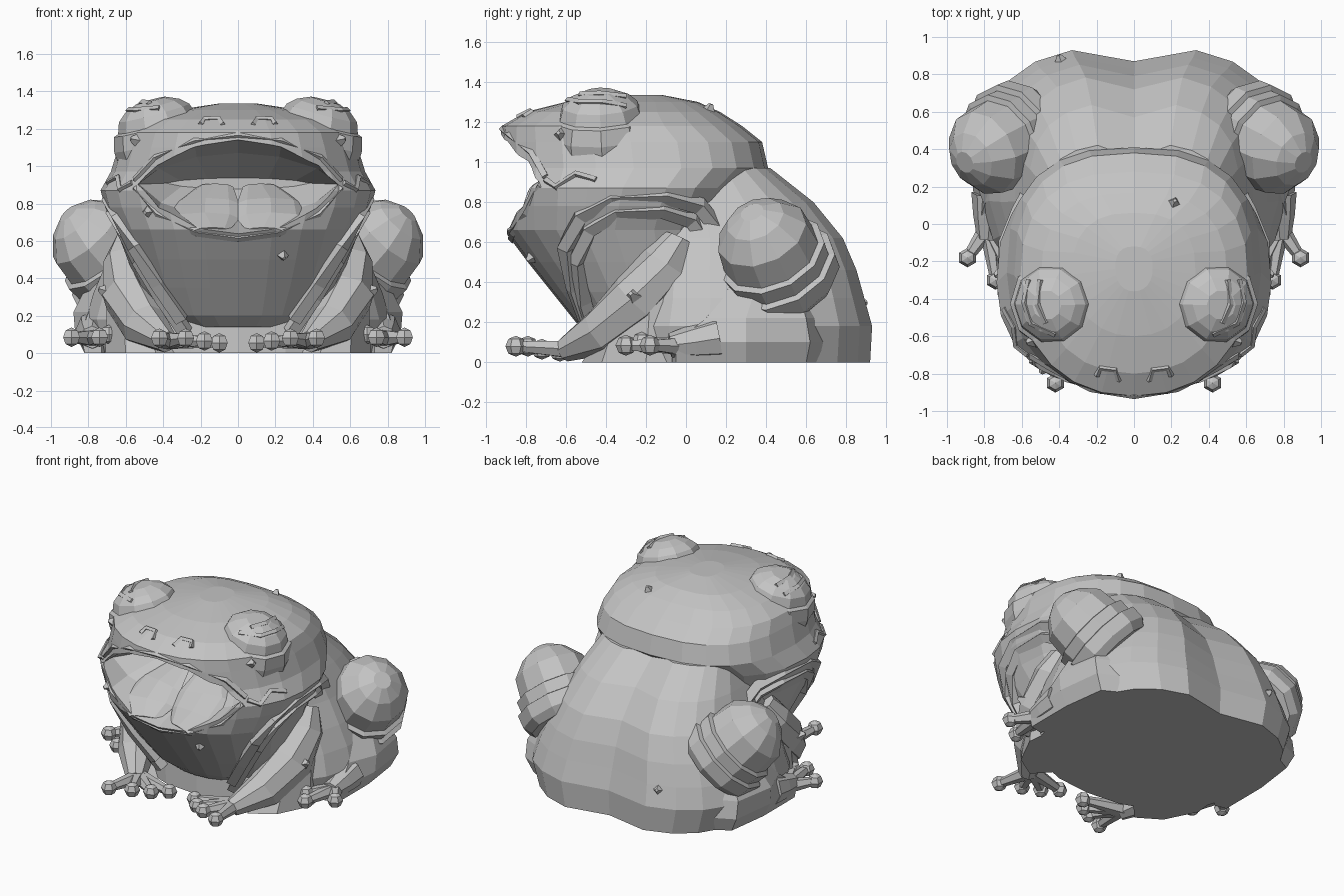
import bpy, bmesh
from math import sin, cos, pi, copysign
from mathutils import Vector
from mathutils.bvhtree import BVHTree

cube = bpy.data.objects.get("Cube")
if cube:
    bpy.data.objects.remove(cube)

grey = bpy.data.materials.new("stone_grey")
grey.use_nodes = True
GREY = (0.55, 0.55, 0.55, 1)
grey.diffuse_color = GREY
grey.node_tree.nodes["Principled BSDF"].inputs["Base Color"].default_value = GREY


def finish(name, bm, mirror):
    bmesh.ops.recalc_face_normals(bm, faces=bm.faces[:])
    mesh = bpy.data.meshes.new(name)
    bm.to_mesh(mesh)
    bm.free()
    mesh.materials.append(grey)
    ob = bpy.data.objects.new(name, mesh)
    bpy.context.collection.objects.link(ob)
    if mirror:
        mod = ob.modifiers.new("mirror", "MIRROR")
        mod.use_mirror_merge = False
    return ob


def skin(name, rings, mirror=False):
    """Join equal-length rings into a closed faceted solid."""
    bm = bmesh.new()
    loops = [[bm.verts.new(p) for p in ring] for ring in rings]
    n = len(loops[0])
    for a, b in zip(loops, loops[1:]):
        for i in range(n):
            j = (i + 1) % n
            bm.faces.new((a[i], a[j], b[j], b[i]))
    bm.faces.new(loops[0])
    bm.faces.new(loops[-1])
    return finish(name, bm, mirror)


def circle(center, axis, radius, n, flat=1.0):
    axis = Vector(axis).normalized()
    side = axis.cross(Vector((0, 0, 1)) if abs(axis.z) < 0.95 else Vector((0, 1, 0))).normalized()
    up = side.cross(axis)
    return [Vector(center) + radius * (side * cos(2 * pi * i / n) + up * flat * sin(2 * pi * i / n))
            for i in range(n)]


def tube(name, path, n=6, mirror=True, flat=1.0):
    """Tapered limb through points of (x, y, z, radius)."""
    pts = [Vector(p[:3]) for p in path]
    rings = []
    for k, p in enumerate(pts):
        axis = pts[min(k + 1, len(pts) - 1)] - pts[max(k - 1, 0)]
        rings.append(circle(p, axis, path[k][3], n, flat))
    return skin(name, rings, mirror)


def dome(name, base, axis, steps, n=10, mirror=True):
    """Stepped dome: steps are (distance along axis, radius)."""
    d = Vector(axis).normalized()
    return skin(name, [circle(Vector(base) + d * h, d, r, n) for h, r in steps], mirror)


def layers(rows, n, front_pow, back_pow, notch=0.0):
    """Stack of egg-shaped outlines: (z, front y, back y, half width)."""
    rings = []
    for z, f, b, w in rows:
        ring = []
        for i in range(n):
            t = 2 * pi * i / n
            p = 2 / (front_pow if cos(t) > 0 else back_pow)
            x = copysign(abs(sin(t)) ** p, sin(t)) * w
            y = (f + b) / 2 - copysign(abs(cos(t)) ** p, cos(t)) * (b - f) / 2
            if i == n // 2:
                y -= notch
            ring.append((x, y, z))
        rings.append(ring)
    return rings


def bvh(ob):
    me = ob.data
    return BVHTree.FromPolygons([v.co for v in me.vertices], [p.vertices[:] for p in me.polygons])


def ridge(name, tree, spots, radius):
    """Thin raised line dropped onto a surface from above."""
    tube(name, [(x, y, tree.ray_cast(Vector((x, y, 3)), Vector((0, 0, -1)))[0].z, radius)
                for x, y in spots], 4)


# Rear body, flat on the ground
body = skin("rear_body", layers([
    (0, -0.47, 0.94, 0.76), (0.18, -0.46, 0.95, 0.82), (0.32, -0.42, 0.91, 0.78),
    (0.46, -0.4, 0.87, 0.72), (0.62, -0.35, 0.8, 0.64), (0.8, -0.3, 0.65, 0.56),
    (0.97, -0.2, 0.43, 0.48)], 22, 2.3, 2.8, 0.08))

# Head and throat
head = skin("head", layers([
    (0.14, -0.48, 0.1, 0.34), (0.2, -0.55, 0.12, 0.45), (0.35, -0.67, 0.15, 0.53), (0.5, -0.79, 0.18, 0.59),
    (0.66, -0.91, 0.2, 0.65), (0.78, -0.92, 0.25, 0.71), (0.87, -0.93, 0.3, 0.735),
    (0.97, -0.93, 0.41, 0.68), (1.1, -0.93, 0.38, 0.64), (1.18, -0.92, 0.28, 0.61),
    (1.25, -0.8, 0.17, 0.5), (1.3, -0.6, 0.06, 0.33), (1.335, -0.36, -0.12, 0.1)],
    24, 2.15, 2.6))
head_tree = bvh(head)


def on_front(x, z):
    return head_tree.ray_cast(Vector((x, -3, z)), Vector((0, 1, 0)))[0]


def on_side(y, z):
    return head_tree.ray_cast(Vector((3, y, z)), Vector((-1, 0, 0)))[0]


# Open mouth, cut as a narrowing lens
upper = [(0.55, 0.9), (0.44, 1.02), (0.23, 1.11), (0, 1.14)]
lower = [(0.55, 0.9), (0.43, 0.76), (0.22, 0.66), (0, 0.63)]
lens = (upper + [(-x, z) for x, z in upper[-2::-1]]
        + [(-x, z) for x, z in lower[1:]] + lower[-2:0:-1])
cutter = skin("mouth_cutter", [[(x * sx, y, 0.91 + (z - 0.91) * sz) for x, z in lens]
                               for y, sx, sz in ((-1.3, 1, 1), (-0.92, 1, 1), (-0.65, 0.96, 0.7), (-0.45, 0.7, 0.12))])
cut = head.modifiers.new("mouth", "BOOLEAN")
cut.operation = "DIFFERENCE"
cut.solver = "EXACT"
cut.object = cutter
bpy.context.view_layer.update()
carved = bpy.data.meshes.new_from_object(head.evaluated_get(bpy.context.evaluated_depsgraph_get()))
head.modifiers.clear()
head.data = carved
bpy.data.objects.remove(cutter)

# Lips follow the rim of the mouth
for name, edge, grow in (("upper_lip", upper, 0.025), ("lower_lip", lower, -0.015)):
    half = [on_front(x, z + grow) for x, z in edge]
    path = half + [Vector((-p.x, p.y, p.z)) for p in half[-2::-1]]
    tube(name, [(p.x, p.y + 0.008, p.z, 0.022) for p in path], 4, False)
tube("mouth_corner", [(*on_side(y, z), 0.018) for y, z in
                      ((-0.7, 0.91), (-0.65, 0.875), (-0.55, 0.94), (-0.45, 0.91))], 4)

# Tongue lobes on the mouth floor
tube("tongue", [(0.14, -0.86, 0.655, 0.1), (0.18, -0.75, 0.72, 0.19),
                (0.17, -0.62, 0.8, 0.18), (0.12, -0.48, 0.89, 0.1)], 8, True, 0.2)

# Stepped folds arching over each flank
arch = [(0.3, -0.49, 0.18), (0.43, -0.56, 0.37), (0.55, -0.6, 0.57), (0.64, -0.53, 0.73),
        (0.685, -0.37, 0.82), (0.68, -0.1, 0.83), (0.61, 0.07, 0.78), (0.55, 0.18, 0.64)]
for name, inset in (("outer_fold", 0.0), ("inner_fold", 0.07)):
    tube(name, [(x - inset * 0.3, y + (0.22 + y) * -inset * 2, z - inset, 0.045)
                for x, y, z in arch], 4)

# Heavy eyes with a lid slit
eye = dome("eye", (0.4, -0.42, 1.1), (0.25, -0.05, 0.95),
           [(-0.08, 0.25), (0.04, 0.26), (0.12, 0.24), (0.13, 0.215), (0.19, 0.195),
            (0.23, 0.15), (0.26, 0.08)], 10)
eye_tree = bvh(eye)
ridge("eyelid", eye_tree, ((0.56, -0.3), (0.585, -0.42), (0.55, -0.53), (0.42, -0.59)), 0.018)
ridge("eye_slit", eye_tree, ((0.5, -0.3), (0.515, -0.43), (0.47, -0.53)), 0.018)

# Nostrils
ridge("nostril", head_tree, ((0.08, -0.84), (0.1, -0.78), (0.18, -0.77), (0.2, -0.81)), 0.016)

# Thighs with stepped bands, knees tilted up, out and forward
dome("thigh", (0.745, 0.41, 0.575), (0.6, -0.3, 0.65),
     [(-0.28, 0.26), (-0.23, 0.3), (-0.14, 0.305), (-0.13, 0.275), (-0.05, 0.28), (-0.04, 0.25),
      (0.1, 0.235), (0.2, 0.15), (0.25, 0.06)], 11)


# Haunches and forearms that spread flat onto the ground
def slab(name, levels):
    skin(name, [[(x, y, z) for x, y in outline] for z, outline in levels], True)


slab("haunch", [
    (0, [(0.5, 0.75), (0.78, 0.6), (0.82, 0.3), (0.82, -0.05), (0.73, -0.07), (0.62, 0.1), (0.4, 0.2)]),
    (0.1, [(0.5, 0.78), (0.83, 0.62), (0.87, 0.3), (0.84, -0.05), (0.73, -0.07), (0.61, 0.08), (0.4, 0.2)]),
    (0.22, [(0.5, 0.75), (0.83, 0.6), (0.88, 0.3), (0.8, 0.1), (0.7, 0.1), (0.6, 0.12), (0.4, 0.2)]),
    (0.38, [(0.5, 0.7), (0.74, 0.55), (0.8, 0.35), (0.75, 0.22), (0.68, 0.2), (0.6, 0.22), (0.4, 0.25)])])
slab("forearm", [
    (0, [(0.44, -0.52), (0.6, -0.42), (0.71, -0.2), (0.68, 0.06), (0.4, 0.06), (0.33, -0.4)]),
    (0.3, [(0.5, -0.32), (0.62, -0.32), (0.7, -0.18), (0.66, 0.06), (0.4, 0.06), (0.42, -0.3)]),
    (0.6, [(0.52, -0.14), (0.58, -0.14), (0.62, -0.08), (0.6, 0.04), (0.4, 0.04), (0.45, -0.12)])])

# Hind feet and front arms
tube("hind_foot", [(0.76, 0.16, 0.12, 0.11), (0.77, 0.04, 0.1, 0.09), (0.78, -0.08, 0.085, 0.06)], 8)
arm = tube("arm", [(0.57, -0.04, 0.62, 0.08), (0.59, -0.1, 0.49, 0.13), (0.58, -0.24, 0.31, 0.15),
                   (0.5, -0.42, 0.15, 0.125), (0.38, -0.61, 0.06, 0.06)], 8)


# Toes with rounded tips
def toes(name, root, tips):
    for k, tip in enumerate(tips):
        tube(f"{name}_toe_{k + 1}", [(*root, 0.05), (*tip, 0.028)], 6)
        bm = bmesh.new()
        bmesh.ops.create_uvsphere(bm, u_segments=6, v_segments=4, radius=0.052)
        bmesh.ops.translate(bm, verts=bm.verts[:], vec=tip)
        finish(f"{name}_toe_tip_{k + 1}", bm, True)


toes("front", (0.38, -0.57, 0.065), [(0.42, -0.85, 0.08), (0.28, -0.79, 0.08),
                                     (0.18, -0.72, 0.065), (0.1, -0.63, 0.055)])
toes("hind", (0.78, -0.02, 0.08), [(0.89, -0.18, 0.085), (0.74, -0.3, 0.085), (0.69, -0.22, 0.1)])

# Scattered warts
for ob, spot in ((head, (0.22, 0.13, 1.3)), (head, (0.63, -0.66, 1.16)), (head, (-0.63, -0.66, 1.16)),
                 (head, (0.25, -0.8, 0.5)), (head, (-0.5, -0.8, 0.75)), (body, (-0.4, 0.9, 0.3)),
                 (arm, (0.75, -0.28, 0.35))):
    p, normal = bvh(ob).find_nearest(Vector(spot))[:2]
    dome("wart", p, normal, [(-0.02, 0.045), (0.03, 0.012)], 4, ob == arm)
